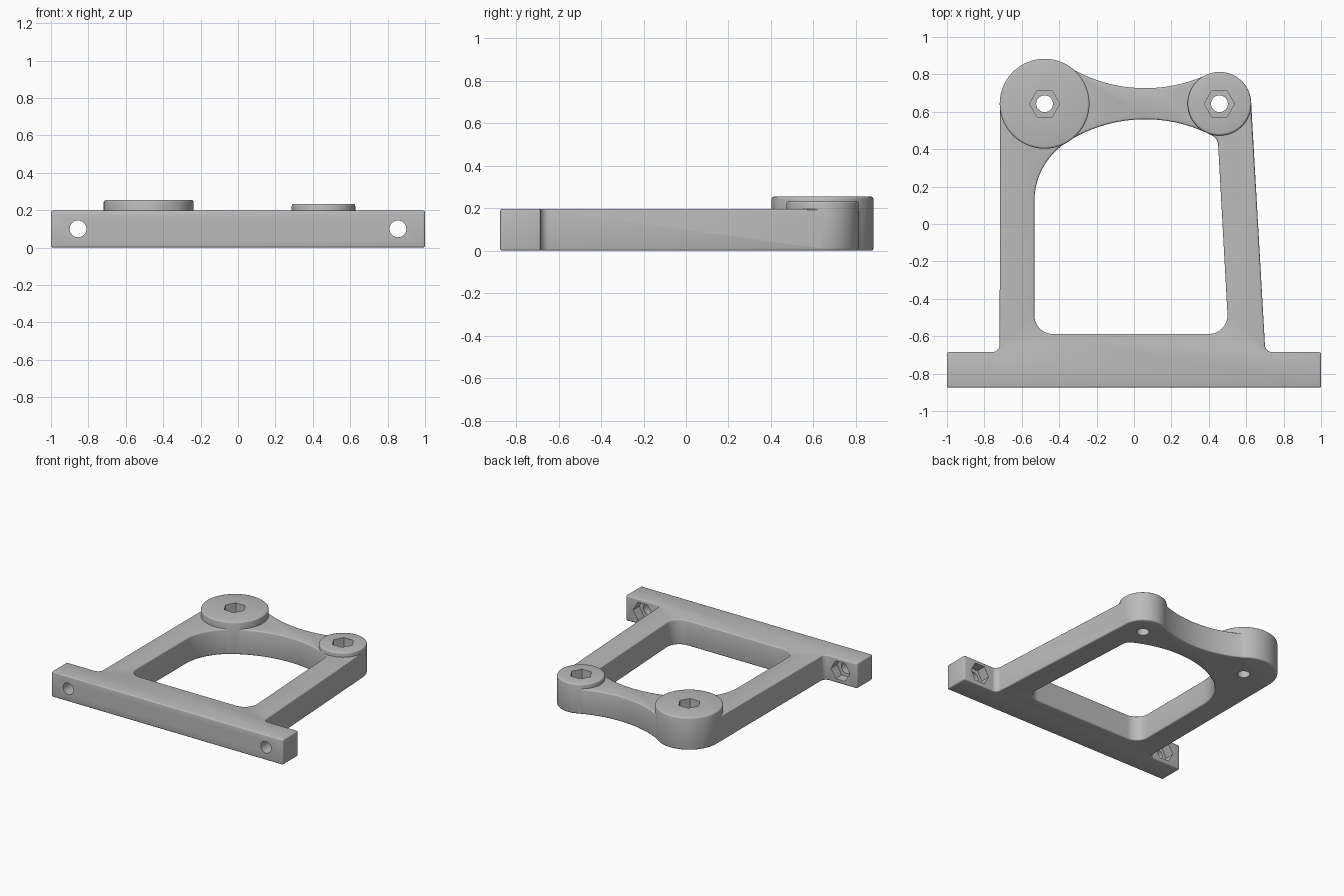
import bpy, bmesh, math
from mathutils import Matrix

if "Cube" in bpy.data.objects:
    bpy.data.objects.remove(bpy.data.objects["Cube"])

THICK, ROUND, BORE, HEX = 0.197, 0.012, 0.045, 0.081

grey = bpy.data.materials.new("plain grey")
grey.use_nodes = True
grey.diffuse_color = (0.5, 0.5, 0.5, 1)
grey.node_tree.nodes["Principled BSDF"].inputs["Base Color"].default_value = (0.5, 0.5, 0.5, 1)


def arc(cx, cy, r, start, end):
    n = max(6, int(abs(end - start) / 5), int(r * 30))
    angles = [math.radians(start + (end - start) * i / n) for i in range(n + 1)]
    return [(cx + r * math.cos(a), cy + r * math.sin(a)) for a in angles]


def finish(name, bm):
    mesh = bpy.data.meshes.new(name)
    bmesh.ops.recalc_face_normals(bm, faces=bm.faces)
    bm.to_mesh(mesh)
    bm.free()
    mesh.materials.append(grey)
    obj = bpy.data.objects.new(name, mesh)
    bpy.context.collection.objects.link(obj)
    return obj


def prism(name, points, z0, z1):
    bm = bmesh.new()
    base = bm.faces.new([bm.verts.new((x, y, z0)) for x, y in points])
    top = bmesh.ops.extrude_face_region(bm, geom=[base], use_keep_orig=True)
    verts = [g for g in top["geom"] if isinstance(g, bmesh.types.BMVert)]
    bmesh.ops.translate(bm, vec=(0, 0, z1 - z0), verts=verts)
    return finish(name, bm)


def rod(name, r, sides, length, matrix):
    """Cylinder running from the matrix origin along its local z."""
    bm = bmesh.new()
    bmesh.ops.create_cone(bm, cap_ends=True, segments=sides, radius1=r, radius2=r, depth=length,
                          matrix=matrix @ Matrix.Translation((0, 0, length / 2)))
    return finish(name, bm)


def apply(obj, mod):
    bpy.context.view_layer.objects.active = obj
    bpy.ops.object.modifier_apply(modifier=mod.name)


def combine(obj, other, operation):
    mod = obj.modifiers.new("combine", 'BOOLEAN')
    mod.operation, mod.object, mod.solver = operation, other, 'EXACT'
    apply(obj, mod)
    bpy.data.objects.remove(other)


def soften(obj):
    mod = obj.modifiers.new("soft edges", 'BEVEL')
    mod.width, mod.segments, mod.angle_limit = ROUND, 3, math.radians(40)
    apply(obj, mod)


# Flat frame with a foot bar, two legs and a waisted top bridge
outline = [(-1, -0.875), (1, -0.875), (1, -0.685)]
outline += arc(0.74, -0.645, 0.04, 270, 183)
outline += [(0.626, 0.652), (0.457, 0.643)]
outline += arc(0.06, 1.518, 0.792, -65.6, -121.6)
outline += [(-0.478, 0.643), (-0.717, 0.643)]
outline += arc(-0.758, -0.645, 0.04, 0, -90) + [(-1, -0.685)]
bracket = prism("bracket_frame", outline, 0, THICK)

# Window opening
window = arc(-0.433, -0.488, 0.1, 270, 180)
window += arc(-0.155, 0.12, 0.378, 180, 122.5)
window += arc(0.06, -0.22, 0.78, 121, 64)
window += arc(0.39, 0.42, 0.06, 62.7, 3)
window += arc(0.4, -0.488, 0.1, 3, -90)
combine(bracket, prism("window_cutter", window, -0.1, 0.4), 'DIFFERENCE')
soften(bracket)

# Round bosses, each with a bore and a hexagonal nut pocket from above
for x, r, height in ((-0.478, 0.24, 0.255), (0.457, 0.17, 0.234)):
    place = Matrix.Translation((x, 0.643, 0))
    boss = rod("boss", r, 96, height, place)
    soften(boss)
    combine(bracket, boss, 'UNION')
    combine(bracket, rod("bore", BORE, 32, 1, place @ Matrix.Translation((0, 0, -0.5))), 'DIFFERENCE')
    pocket = place @ Matrix.Translation((0, 0, 0.1)) @ Matrix.Rotation(math.pi / 6, 4, 'Z')
    pocket = place @ Matrix.Translation((0, 0, 0.1)) @ Matrix.Rotation(math.pi / 2, 4, 'Z')
    combine(bracket, rod("nut_pocket", HEX, 6, 0.5, pocket), 'DIFFERENCE')

# Mounting holes through the foot, with nut pockets at the back
for x in (-0.855, 0.855):
    turn = Matrix.Rotation(-math.pi / 2, 4, 'X')
    bore = Matrix.Translation((x, -1, 0.1)) @ turn
    pocket = Matrix.Translation((x, -0.76, 0.1)) @ turn @ Matrix.Rotation(math.pi / 2, 4, 'Z')
    combine(bracket, rod("bore", BORE, 32, 0.5, bore), 'DIFFERENCE')
    combine(bracket, rod("nut_pocket", HEX, 6, 0.2, pocket), 'DIFFERENCE')

bpy.ops.object.select_all(action='DESELECT')
bracket.select_set(True)
bpy.context.view_layer.objects.active = bracket
bpy.ops.object.shade_smooth_by_angle(angle=math.radians(35))
